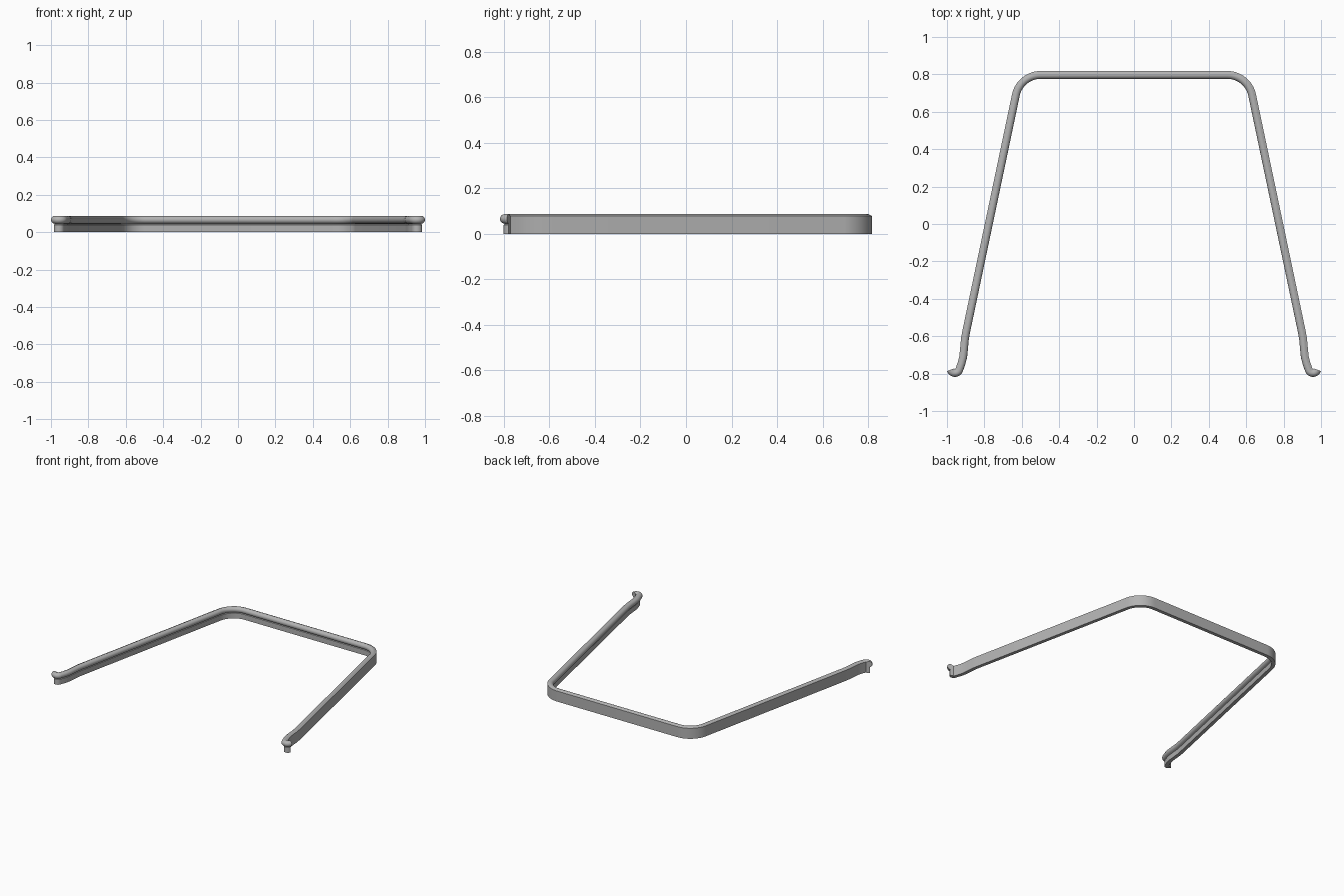
import bpy, bmesh
from math import sin, cos, tan, atan2, radians, pi
from mathutils import Vector

cube = bpy.data.objects.get("Cube")
if cube:
    bpy.data.objects.remove(cube, do_unlink=True)


def arc(cx, cy, r, start, end, steps):
    """Points along an arc, angles in degrees."""
    angles = [radians(start + (end - start) * i / steps) for i in range(steps + 1)]
    return [Vector((cx + r * cos(a), cy + r * sin(a))) for a in angles]


# Centre line of the right half: back bar, rounded corner, leg, end hook
BACK_Y, CORNER_X, RADIUS = 0.797, 0.609, 0.135
leg_end = Vector((0.898, -0.58))
lean = atan2(leg_end.x - CORNER_X, BACK_Y - leg_end.y)
turn = pi / 2 - lean
corner_start = CORNER_X - RADIUS * tan(turn / 2)
half = arc(corner_start, BACK_Y - RADIUS, RADIUS, 90, 90 - turn * 180 / pi, 14)
half += [leg_end] + [Vector(p) for p in
                     ((0.904, -0.615), (0.908, -0.66), (0.913, -0.71), (0.922, -0.745))]
half += arc(0.957, -0.773, 0.0235, 195, 345, 14)
path = [Vector((-p.x, p.y)) for p in reversed(half)] + half

# Cross-section (offset outward, height): flat outer wall, round bead, thin lower lip
section = [(0.021, 0), (0.021, 0.079)]
section += [tuple(p) for p in arc(0, 0.066, 0.021, 48, 262, 14)]
section += [(0.0, 0.043), (-0.005, 0.039), (-0.005, 0)]

# Sweep the section along the path
bm = bmesh.new()
rings = []
for i, p in enumerate(path):
    before = (p - path[i - 1]).normalized() if i else Vector((0, 0))
    after = (path[i + 1] - p).normalized() if i < len(path) - 1 else Vector((0, 0))
    t = (before + after).normalized()
    out = Vector((-t.y, t.x))
    rings.append([bm.verts.new((p.x + out.x * u, p.y + out.y * u, z)) for u, z in section])
n = len(section)
for a, b in zip(rings, rings[1:]):
    for j in range(n):
        k = (j + 1) % n
        bm.faces.new((a[j], a[k], b[k], b[j]))
for ring in (rings[0], rings[-1]):
    bm.faces.new(ring)
bmesh.ops.recalc_face_normals(bm, faces=bm.faces)

mesh = bpy.data.meshes.new("bracket_rail")
bm.to_mesh(mesh)
bm.free()
rail = bpy.data.objects.new("bracket_rail", mesh)
bpy.context.collection.objects.link(rail)

# Plain grey finish
grey = bpy.data.materials.new("plain_grey")
grey.use_nodes = True
colour = (0.45, 0.45, 0.45, 1)
grey.diffuse_color = colour
grey.node_tree.nodes["Principled BSDF"].inputs["Base Color"].default_value = colour
mesh.materials.append(grey)

bpy.ops.object.select_all(action='DESELECT')
rail.select_set(True)
bpy.context.view_layer.objects.active = rail
bpy.ops.object.shade_smooth_by_angle(angle=radians(32))
